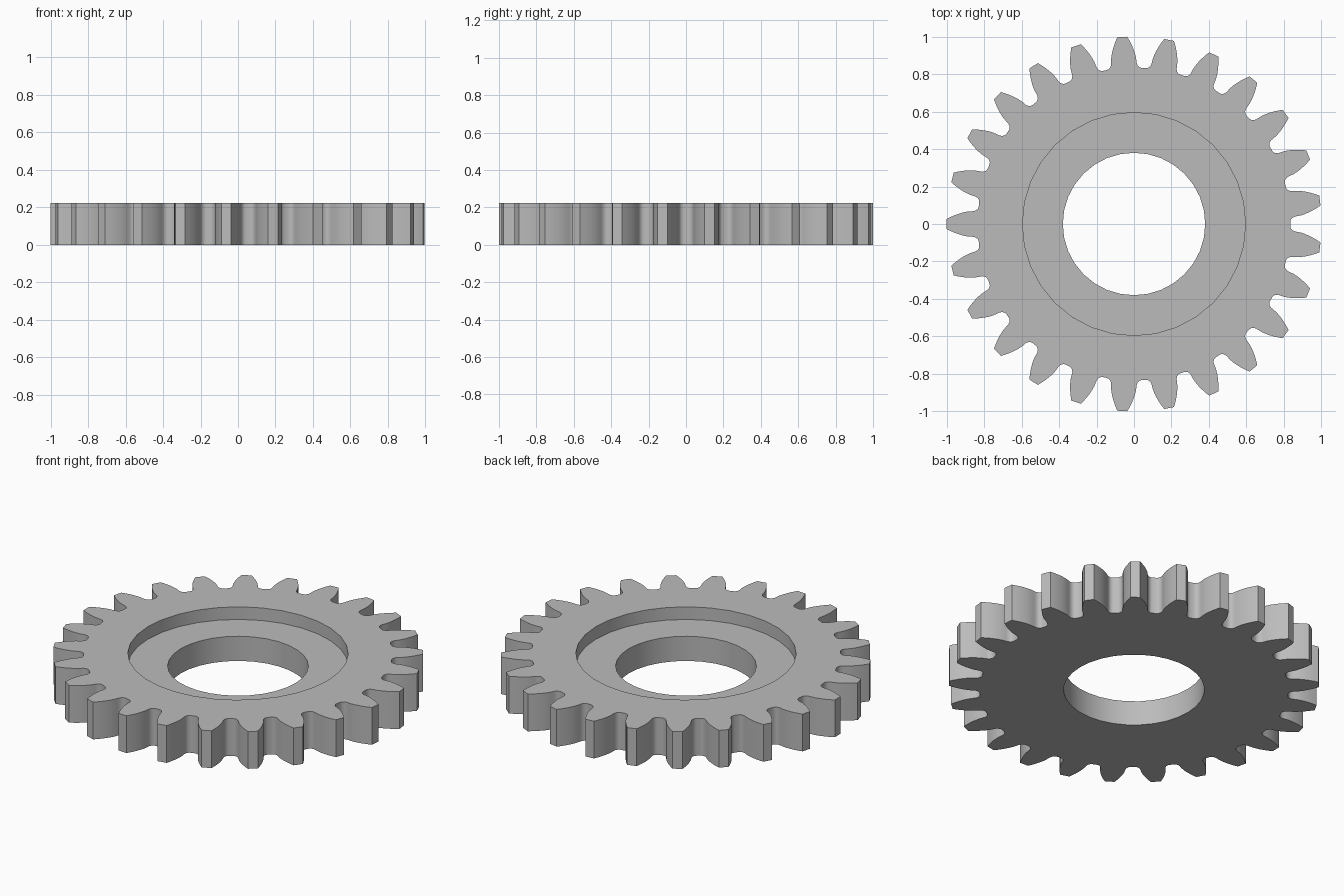
import bpy
import bmesh
from math import pi, sin, cos, tan, acos, radians

cube = bpy.data.objects.get("Cube")
if cube:
    bpy.data.objects.remove(cube, do_unlink=True)

TEETH = 25
HEIGHT, FLOOR = 0.222, 0.147
TIP, ROOT = 1.0, 0.834
HOLE, RECESS, SIDES = 0.38, 0.595, 32
PITCH = TIP * TEETH / (TEETH + 2)
BASE = PITCH * cos(radians(20))


def involute(r):
    """Polar angle swept by the involute of the base circle at radius r."""
    a = acos(min(1, BASE / r))
    return tan(a) - a


def half_tooth():
    """(angle from tooth centre, radius) from the tip corner to the root."""
    at_base = pi / (2 * TEETH) + involute(PITCH)
    steps = 6
    flank = []
    for i in range(steps + 1):
        r = TIP - (TIP - BASE) * i / steps
        flank.append((at_base - involute(r), r))
    # Rounded fillet between flank and root
    span = (pi / TEETH - at_base) * 0.7
    for i in range(1, 5):
        t = pi / 2 * i / 4
        flank.append((at_base + span * (1 - cos(t)),
                      BASE - (BASE - ROOT) * sin(t)))
    return flank


def gear_outline():
    half = half_tooth()
    tooth = [(-a, r) for a, r in reversed(half)] + half
    points = []
    for k in range(TEETH):
        centre = pi + 2 * pi * k / TEETH
        points += [(r * cos(centre + a), r * sin(centre + a)) for a, r in tooth]
    return points


def circle(radius):
    return [(radius * cos(2 * pi * i / SIDES), radius * sin(2 * pi * i / SIDES))
            for i in range(SIDES)]


bm = bmesh.new()


def ring(points, z):
    verts = [bm.verts.new((x, y, z)) for x, y in points]
    edges = [bm.edges.new((v, verts[i - 1])) for i, v in enumerate(verts)]
    return verts, edges


def strip(a, b):
    """Quads joining two rings with matching points."""
    for i in range(len(a[0])):
        bm.faces.new((a[0][i - 1], a[0][i], b[0][i], b[0][i - 1]))


def cap(outer, inner, direction):
    """Flat face between an outer outline and an inner hole."""
    bmesh.ops.triangle_fill(bm, use_beauty=True, use_dissolve=False,
                            edges=outer[1] + inner[1], normal=(0, 0, direction))


outline = gear_outline()
teeth_bottom, teeth_top = ring(outline, 0), ring(outline, HEIGHT)
recess_top, recess_floor = ring(circle(RECESS), HEIGHT), ring(circle(RECESS), FLOOR)
hole_top, hole_bottom = ring(circle(HOLE), FLOOR), ring(circle(HOLE), 0)

# Toothed rim, recess wall, recess floor and bore
strip(teeth_bottom, teeth_top)
strip(recess_top, recess_floor)
strip(recess_floor, hole_top)
strip(hole_top, hole_bottom)

# Top and bottom faces
cap(teeth_top, recess_top, 1)
cap(teeth_bottom, hole_bottom, -1)
bmesh.ops.recalc_face_normals(bm, faces=bm.faces[:])

mesh = bpy.data.meshes.new("gear_wheel")
bm.to_mesh(mesh)
bm.free()
gear = bpy.data.objects.new("gear_wheel", mesh)
bpy.context.collection.objects.link(gear)

# Plain grey metal
grey = bpy.data.materials.new("grey_metal")
grey.use_nodes = True
colour = (0.5, 0.5, 0.5, 1)
grey.diffuse_color = colour
for node in grey.node_tree.nodes:
    if node.type == 'BSDF_PRINCIPLED':
        node.inputs["Base Color"].default_value = colour
mesh.materials.append(grey)

bpy.ops.object.select_all(action='DESELECT')
gear.select_set(True)
bpy.context.view_layer.objects.active = gear
bpy.ops.object.shade_smooth_by_angle(angle=radians(35))
